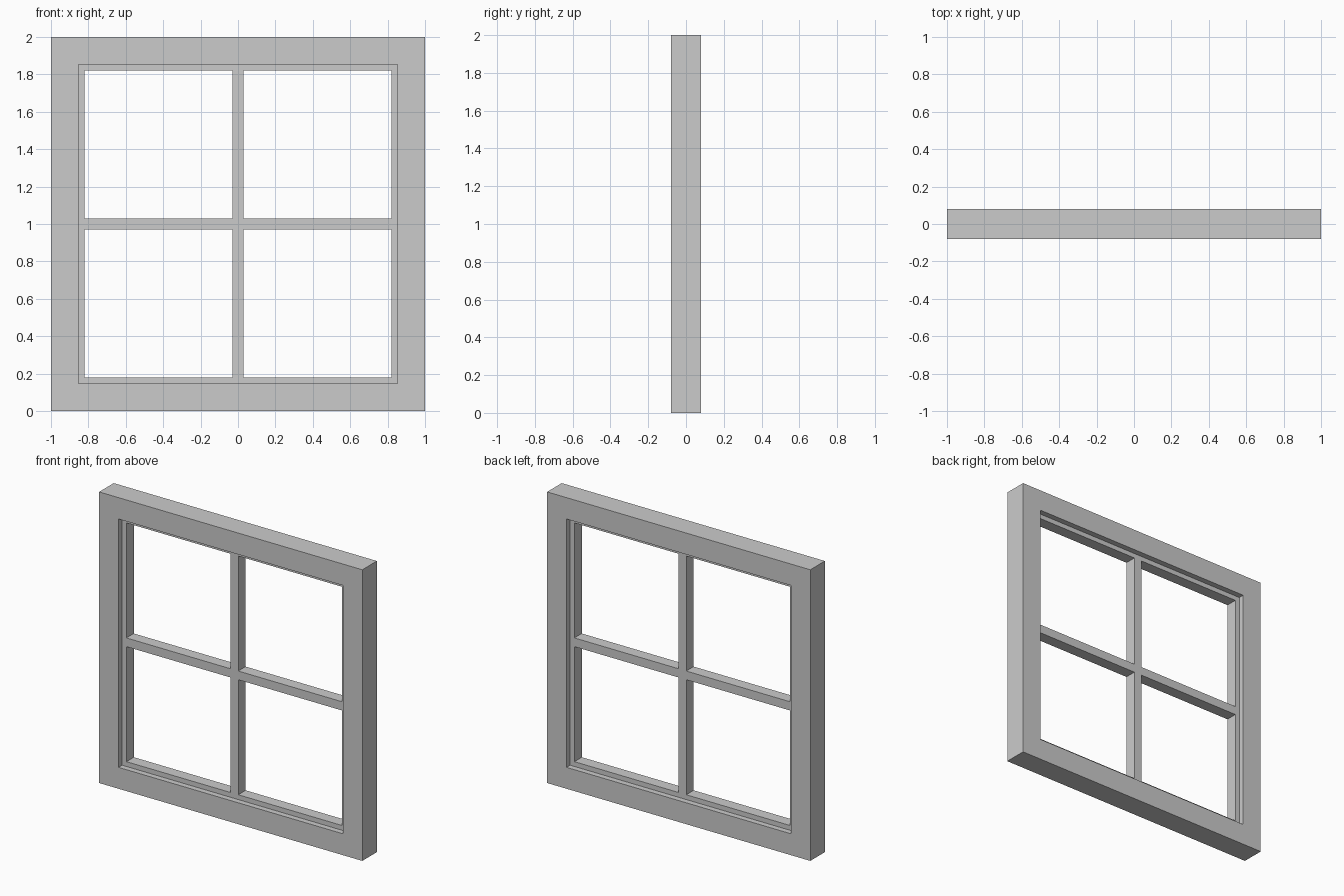
import bpy
import bmesh

cube = bpy.data.objects.get("Cube")
if cube:
    bpy.data.objects.remove(cube, do_unlink=True)

grey = bpy.data.materials.new("light grey")
grey.use_nodes = True
COLOUR = (0.6, 0.6, 0.6, 1)
grey.diffuse_color = COLOUR
grey.node_tree.nodes["Principled BSDF"].inputs["Base Color"].default_value = COLOUR

MID = 1.0            # height of the window centre
OPENING = 0.853      # half width of the frame opening
PANE = 0.82          # half width of the sash opening
BAR = 0.03           # half width of a glazing bar
FRAME_DEPTH = 0.079  # half depths
SASH_DEPTH = 0.04


def lattice(name, cuts, is_hole, depth):
    """Square panel on a grid of cut lines, with the hole cells left open."""
    bm = bmesh.new()
    n = len(cuts)
    grid = [[bm.verts.new((x, -depth, MID + z)) for z in cuts] for x in cuts]
    for i in range(n - 1):
        for j in range(n - 1):
            if not is_hole(i, j):
                bm.faces.new((grid[i][j], grid[i + 1][j],
                              grid[i + 1][j + 1], grid[i][j + 1]))
    # Give the panel its thickness
    result = bmesh.ops.extrude_face_region(bm, geom=bm.faces[:], use_keep_orig=True)
    moved = [v for v in result["geom"] if isinstance(v, bmesh.types.BMVert)]
    bmesh.ops.translate(bm, verts=moved, vec=(0, 2 * depth, 0))
    bmesh.ops.recalc_face_normals(bm, faces=bm.faces[:])
    # Merge the coplanar cells into clean faces
    bmesh.ops.dissolve_limit(bm, angle_limit=0.01, verts=bm.verts[:], edges=bm.edges[:])
    mesh = bpy.data.meshes.new(name)
    bm.to_mesh(mesh)
    bm.free()
    mesh.materials.append(grey)
    obj = bpy.data.objects.new(name, mesh)
    bpy.context.collection.objects.link(obj)
    return obj


# Deep outer frame around one square opening
lattice("outer_frame", (-1, -OPENING, OPENING, 1),
        lambda i, j: i == j == 1, FRAME_DEPTH)

# Thinner recessed sash with crossed glazing bars and four panes
lattice("sash_with_glazing_bars", (-OPENING, -PANE, -BAR, BAR, PANE, OPENING),
        lambda i, j: i in (1, 3) and j in (1, 3), SASH_DEPTH)
